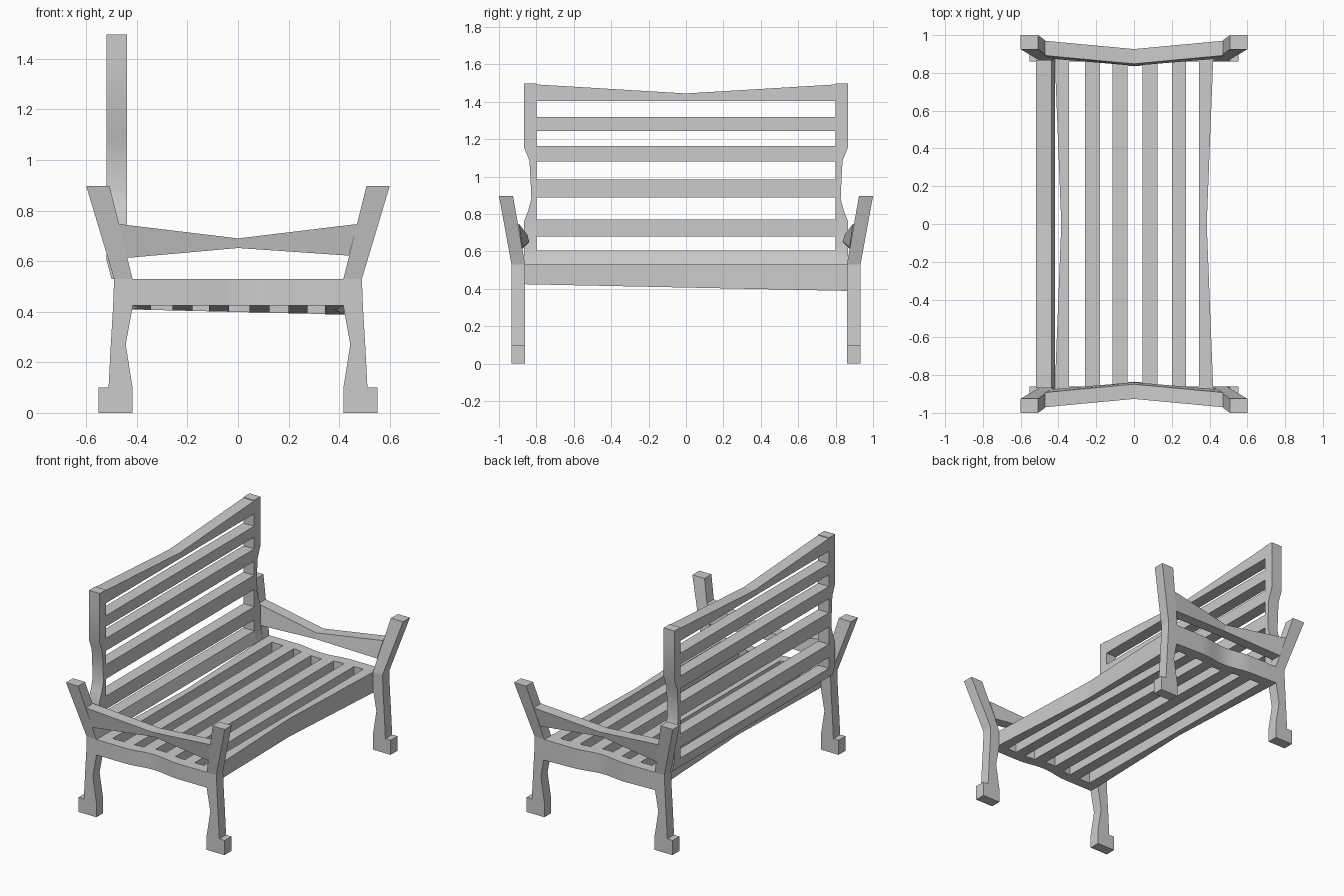
import bpy, bmesh, math

if "Cube" in bpy.data.objects:
    bpy.data.objects.remove(bpy.data.objects["Cube"])


def loft(name, rings, smooth=False):
    """Skin a chain of four-cornered rings and cap both ends."""
    bm = bmesh.new()
    loops = [[bm.verts.new(p) for p in ring] for ring in rings]
    for a, b in zip(loops, loops[1:]):
        for i in range(4):
            j = (i + 1) % 4
            bm.faces.new((a[i], a[j], b[j], b[i]))
    bm.faces.new(loops[0])
    bm.faces.new(loops[-1])
    bmesh.ops.recalc_face_normals(bm, faces=bm.faces)
    me = bpy.data.meshes.new(name)
    bm.to_mesh(me)
    bm.free()
    ob = bpy.data.objects.new(name, me)
    bpy.context.collection.objects.link(ob)
    if smooth:
        bpy.ops.object.select_all(action='DESELECT')
        ob.select_set(True)
        bpy.context.view_layer.objects.active = ob
        bpy.ops.object.shade_smooth_by_angle(angle=math.radians(30))
    return ob


def flat_ring(x0, x1, y0, y1, z):
    return [(x0, y0, z), (x1, y0, z), (x1, y1, z), (x0, y1, z)]


def side_ring(x0, x1, y, z0, z1):
    return [(x0, y, z0), (x1, y, z0), (x1, y, z1), (x0, y, z1)]


SEAT = 0.53


def under(x, y):
    # underside of the seat drops slightly toward +y
    t = (y + 0.86) / 1.72
    return 0.425 - t * (0.026 + 0.01 * x / 0.42)


# legs: foot, shaped shank and splayed upper horn
# (z, inner x, outer x, inner y, outer y)
LEG = [(0, .417, .552, .86, .933), (.1, .417, .552, .86, .933),
       (.1, .417, .512, .86, .933), (.27, .444, .503, .86, .933),
       (.42, .417, .494, .86, .933), (SEAT, .417, .49, .86, .933),
       (.897, .508, .60, .925, 1.0)]
for sx, xn in ((1, "front"), (-1, "back")):
    for sy, yn in ((-1, "near"), (1, "far")):
        loft(f"{xn}_leg_{yn}",
             [flat_ring(sx * a, sx * b, sy * c, sy * d, z) for z, a, b, c, d in LEG])

for sy, yn in ((-1, "near"), (1, "far")):
    # arm rail, pinched and bent inward at the middle
    rings = []
    for x, zb, zt, ib, ob, it, ot in ((-.455, .613, .747, .875, .948, .892, .97),
                                      (0, .652, .69, .838, .91, .848, .926),
                                      (.455, .622, .747, .875, .948, .892, .97)):
        dx = .017 if x > 0 else (-.017 if x < 0 else 0)
        rings.append([(x - dx, sy * ib, zb), (x - dx, sy * ob, zb),
                      (x + dx, sy * ot, zt), (x + dx, sy * it, zt)])
    loft(f"arm_rail_{yn}", rings)

    # seat end rail with a soft inward wave in plan
    rings = []
    for x in [-.43] + [-.2 + .04 * i for i in range(11)] + [.43]:
        d = .0125 * (1 + math.cos(math.pi * x / .2)) if abs(x) < .2 else 0
        yi, yo = sy * (.86 - d), sy * (.933 - d)
        zb = under(x, sy * .86)
        rings.append([(x, yi, zb), (x, yo, zb), (x, yo, SEAT), (x, yi, SEAT)])
    loft(f"seat_end_rail_{yn}", rings, True)

# seat long rails, waisted on the outer face
for s, n in ((1, "front"), (-1, "back")):
    loft(f"seat_{n}_rail",
         [side_ring(s * .345, s * w, y, under(s * .4, y), SEAT)
          for y, w in ((-.865, .419), (0, .385), (.865, .419))])

# seat slats
for i, (x0, x1) in enumerate(((-.26, -.18), (-.115, -.035), (.045, .125), (.2, .275))):
    loft(f"seat_slat_{i + 1}",
         [side_ring(x0, x1, y, under((x0 + x1) / 2, y), SEAT) for y in (-.865, .865)])

# backrest posts
BX0, BX1 = -.52, -.438
for s, n in ((-1, "near"), (1, "far")):
    post = [(SEAT, .867, .02), (.605, .867, 0), (.76, .867, 0), (.815, .845, 0),
            (.88, .827, 0), (.98, .831, 0), (1.085, .837, 0), (1.16, .867, 0),
            (1.405, .867, 0), (1.497, .867, 0)]
    loft(f"backrest_post_{n}",
         [flat_ring(BX0 + o, BX1 + o, s * .80, s * w, z) for z, w, o in post], True)

# backrest slats
for i, (z0, z1) in enumerate(((.68, .77), (.888, .985), (1.08, 1.165), (1.245, 1.32))):
    loft(f"backrest_slat_{i + 1}",
         [side_ring(BX0, BX1, y, z0, z1) for y in (-.80, .80)])

# backrest bottom rail, leaning forward to meet the seat
loft("backrest_bottom_rail",
     [flat_ring(BX0 + o, BX1 + o, -.80, .80, z) for z, o in ((SEAT, .02), (.605, 0))])

# backrest top rail with dipped crest
loft("backrest_top_rail",
     [side_ring(BX0, BX1, y, 1.405, t) for y, t in ((-.80, 1.493), (0, 1.445), (.80, 1.493))])
